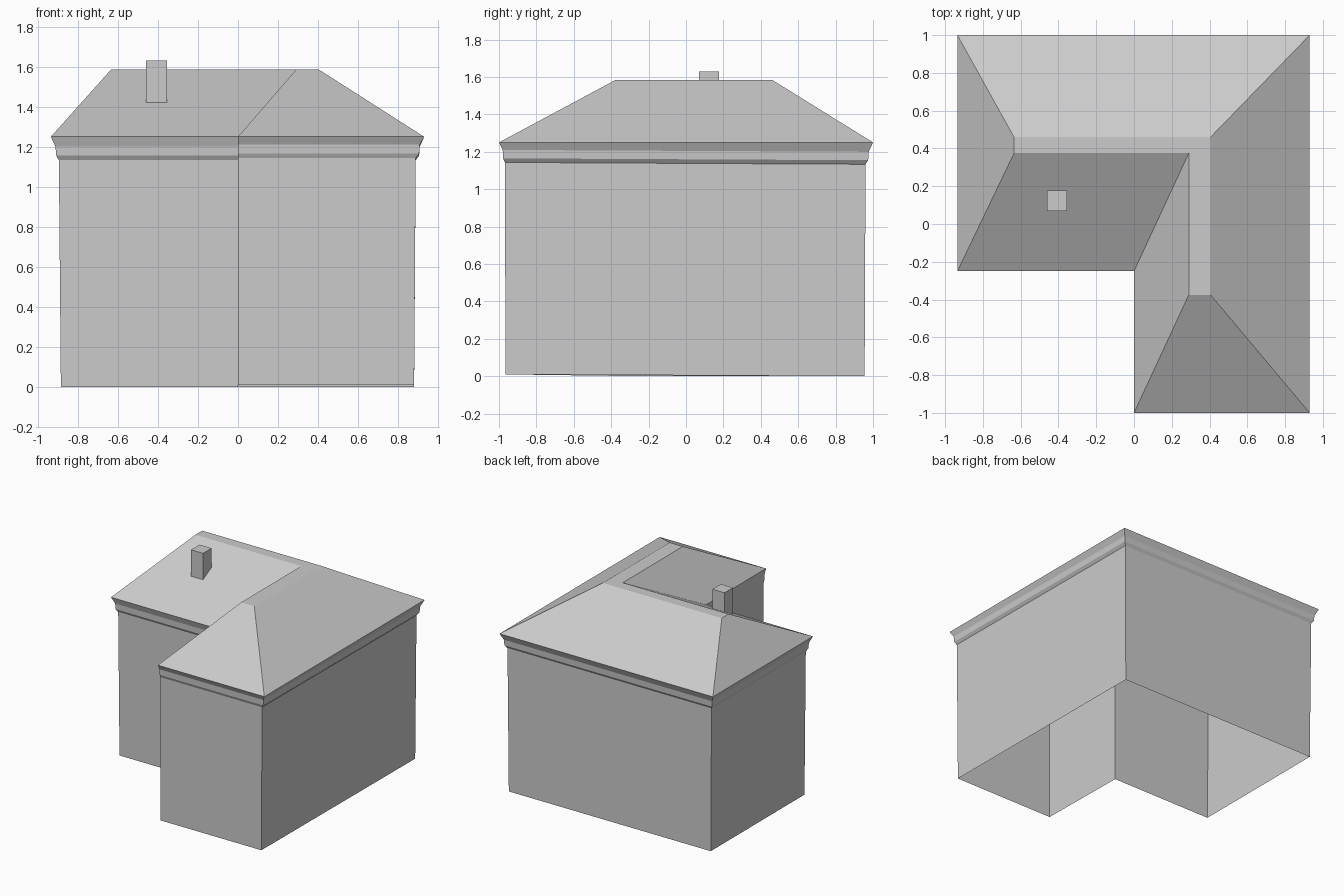
import bpy, bmesh

if "Cube" in bpy.data.objects:
    bpy.data.objects.remove(bpy.data.objects["Cube"])

grey = bpy.data.materials.new("plain grey")
grey.diffuse_color = (0.6, 0.6, 0.6, 1)
grey.use_nodes = True
grey.node_tree.nodes["Principled BSDF"].inputs["Base Color"].default_value = grey.diffuse_color


def make(name, verts, faces):
    mesh = bpy.data.meshes.new(name)
    mesh.from_pydata(verts, [], faces)
    bm = bmesh.new()
    bm.from_mesh(mesh)
    bmesh.ops.recalc_face_normals(bm, faces=bm.faces)
    bm.to_mesh(mesh)
    bm.free()
    mesh.materials.append(grey)
    ob = bpy.data.objects.new(name, mesh)
    bpy.context.collection.objects.link(ob)
    return ob


def ring(z, left, right, front, back, inner, lift=0.01):
    """L-shaped outline, counter-clockwise from the wing's front-left corner;
    the wing's front edge sits slightly higher."""
    return [(0, front, z + lift), (right, front, z + lift), (right, back, z),
            (left, back, z), (left, inner, z), (0, inner, z)]


def loft(name, rings):
    verts = [p for r in rings for p in r]
    faces = [(k * 6 + i, k * 6 + (i + 1) % 6, k * 6 + 6 + (i + 1) % 6, k * 6 + 6 + i)
             for k in range(len(rings) - 1) for i in range(6)]
    return make(name, verts, faces)


# Walls: open-bottomed L-shaped shell
wall_top = ring(1.133, -0.895, 0.888, -0.968, 0.96, -0.217)
loft("walls", [ring(0.0, -0.885, 0.88, -0.965, 0.955, -0.215), wall_top])

# Cornice: small flare, upright band, wide flare to the eaves
eaves = ring(1.25, -0.935, 0.93, -1, 1, -0.25, 0)
loft("cornice", [wall_top,
                 ring(1.155, -0.908, 0.905, -0.978, 0.974, -0.23),
                 ring(1.2, -0.912, 0.908, -0.98, 0.977, -0.232),
                 eaves])

# Roof: hipped slopes up to a narrow flat L-shaped top
ridge = [(0.29, -0.375, 1.585), (0.405, -0.375, 1.585), (0.405, 0.46, 1.585),
         (-0.635, 0.46, 1.585), (-0.635, 0.375, 1.585), (0.29, 0.375, 1.585)]
roof = loft("roof", [eaves, ridge])
bm = bmesh.new()
bm.from_mesh(roof.data)
bm.faces.new([v for v in bm.verts if v.co.z > 1.5])
bmesh.ops.recalc_face_normals(bm, faces=bm.faces)
for f in bm.faces:
    if f.normal.z < 0:
        f.normal_flip()
bm.to_mesh(roof.data)
bm.free()

# Chimney: plain block set into the front slope
bpy.ops.mesh.primitive_cube_add(size=1, location=(-0.407, 0.123, 1.525))
chimney = bpy.context.object
chimney.name = "chimney"
chimney.scale = (0.105, 0.107, 0.21)
chimney.data.materials.append(grey)
